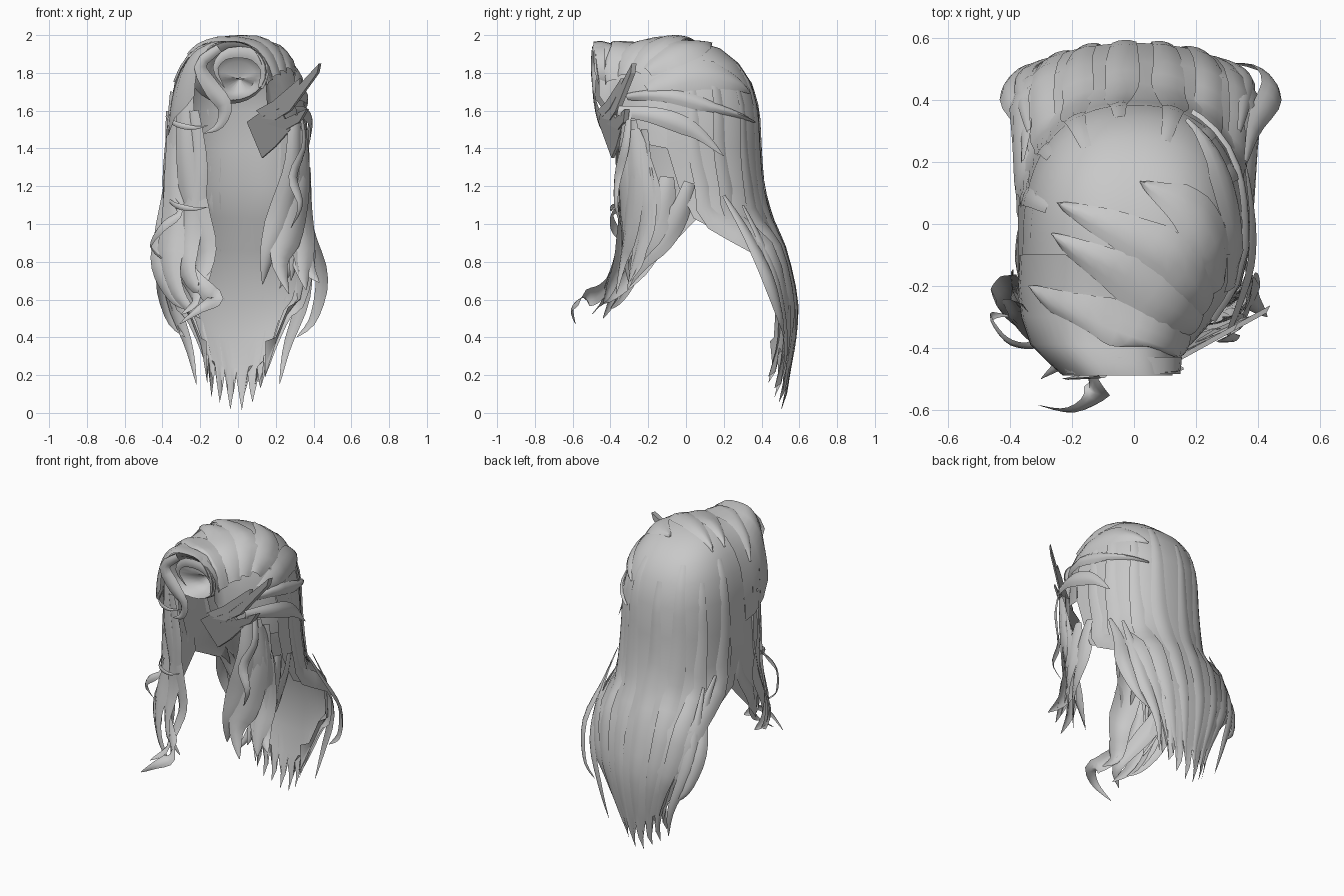
import bpy, bmesh, math, random
from mathutils import Vector
from mathutils.bvhtree import BVHTree

if "Cube" in bpy.data.objects:
    bpy.data.objects.remove(bpy.data.objects["Cube"])

random.seed(4)


def material(name, v):
    m = bpy.data.materials.new(name)
    m.diffuse_color = (v, v, v, 1)
    m.use_nodes = True
    m.node_tree.nodes["Principled BSDF"].inputs["Base Color"].default_value = m.diffuse_color
    return m


HAIR = material("hair grey", 0.58)
DARK = material("ornament grey", 0.42)


def make(name, verts, faces, mat=HAIR, angle=50):
    me = bpy.data.meshes.new(name)
    me.from_pydata([tuple(v) for v in verts], [], faces)
    me.materials.append(mat)
    ob = bpy.data.objects.new(name, me)
    bpy.context.collection.objects.link(ob)
    bm = bmesh.new()
    bm.from_mesh(me)
    bmesh.ops.remove_doubles(bm, verts=bm.verts, dist=0.0005)
    bmesh.ops.recalc_face_normals(bm, faces=bm.faces)
    bm.to_mesh(me)
    bm.free()
    if angle:
        bpy.context.view_layer.objects.active = ob
        ob.select_set(True)
        bpy.ops.object.shade_smooth_by_angle(angle=math.radians(angle))
        ob.select_set(False)
    return ob


def loft(name, rows, closed=False):
    n = len(rows[0])
    verts = [p for r in rows for p in r]
    faces = [(i * n + j, i * n + (j + 1) % n, (i + 1) * n + (j + 1) % n, (i + 1) * n + j)
             for i in range(len(rows) - 1) for j in range(n if closed else n - 1)]
    return make(name, verts, faces)


def spline(pts, t):
    """Smooth curve through pts, t in 0..1 (tuples of any length)."""
    n = len(pts) - 1
    i = min(int(t * n), n - 1)
    f = t * n - i
    a, b, c, d = (pts[min(max(k, 0), n)] for k in (i - 1, i, i + 1, i + 2))
    return [0.5 * (2 * q + (r - p) * f + (2 * p - 5 * q + 4 * r - s) * f * f
                   + (3 * q - p - 3 * r + s) * f ** 3) for p, q, r, s in zip(a, b, c, d)]


def spow(v, p):
    return math.copysign(abs(v) ** p, v)


# Back shell: half rings from crown to waist (z, half width, front y, back y)
levels = [(1.985, .02, -.1, -.07), (1.975, .13, -.1, .03), (1.93, .225, -.1, .18), (1.85, .29, -.1, .28),
          (1.75, .335, -.1, .345), (1.6, .36, -.1, .385), (1.4, .365, -.1, .395), (1.2, .36, -.04, .41),
          (1.03, .38, .04, .455), (.86, .385, .36, .525), (.6, .33, .46, .585), (.4, .265, .475, .58),
          (.24, .2, .465, .555)]
N = 32
shell = []
for z, w, yf, yb in levels:
    row = []
    for j in range(N + 1):
        a = math.pi * (j / N - .5)
        lift = .16 * (2 * j / N - 1) ** 2 if z < .5 else 0
        p, q = (.85, .75) if z > 1.1 else (1, .9)
        row.append(Vector((w * spow(math.sin(a), p), yf + (yb - yf) * math.cos(a) ** q, z + lift)))
    shell.append(row)
# pointed strand ends
tips = []
for j, p in enumerate(shell[-1]):
    u = 2 * j / N - 1
    low = j % 4 == 2
    z = .005 + random.random() * .06 if low else (.1 if j % 2 else .2)
    tips.append(Vector((p.x * .78 - .01, p.y - (.05 if low else .02), z + .18 * u * u)))
back = loft("back_hair", shell + [tips])

# Left side sheet hanging in front of the shell down to the face locks
loft("left_side_sheet", [[Vector((-.355 - .02 * math.sin(math.pi * t) + .05 * max(0, s - .6) * 2,
                                  .06 - .35 * s, 1.5 + (1.03 - .36 * s - 1.5) * t))
                          for t in (0, .25, .5, .75, 1)] for s in (0, .2, .4, .6, .8, 1)])

# Front crown: arches running forward (y, centre x, half width, base z, top z)
arches = [(-.1, 0, .37, 1.4, 1.985), (-.2, -.015, .36, 1.42, 1.965), (-.3, -.05, .315, 1.48, 1.95),
          (-.39, -.075, .26, 1.56, 1.955), (-.45, -.06, .215, 1.62, 1.97), (-.49, -.04, .19, 1.68, 1.965)]
rows = []
for y, cx, w, zb, zt in arches:
    rows.append([Vector((cx - w * spow(math.cos(math.pi * j / 24), .65), y + .03 * (j / 24 > .8) * (y < -.4),
                         zb + (zt - zb) * math.sin(math.pi * j / 24))) for j in range(25)])
front = loft("front_crown", rows)

# Rolled forelock: hollow funnel closing towards the back
rings = [(-.43, -.05, .205, 1.80, .165), (-.485, -.035, .185, 1.81, .155), (-.47, -.02, .165, 1.80, .14),
         (-.41, -.01, .14, 1.79, .12), (-.36, 0, .09, 1.78, .08), (-.34, .01, .005, 1.77, .005)]
loft("forelock_roll", [[Vector((cx + w * math.cos(2 * math.pi * j / 24), y + .05 * max(0, -math.sin(j * math.pi / 12)),
                                cz + h * math.sin(2 * math.pi * j / 24))) for j in range(24)]
                       for y, cx, w, cz, h in rings], True)

trees = [BVHTree.FromPolygons([v.co.copy() for v in o.data.vertices],
                              [tuple(p.vertices) for p in o.data.polygons]) for o in (back, front)]


def strand(name, pts, width, steps=14, root=.5, drape=0, normal=None, twist=0, crown=.18):
    """Tapered, slightly crowned ribbon of hair along a smooth path."""
    out = []
    for i in range(steps + 1):
        t = i / steps
        p = Vector(spline(pts, t))
        d = (Vector(spline(pts, min(t + .02, 1))) - Vector(spline(pts, max(t - .02, 0)))).normalized()
        nor = Vector(normal) if normal else Vector((p.x, p.y + .05, max(p.z - 1.5, 0)))
        nor = (nor - d * nor.dot(d)).normalized()
        side = d.cross(nor)
        a = twist * math.sin(t * 7)
        side, nor = side * math.cos(a) + nor * math.sin(a), nor * math.cos(a) - side * math.sin(a)
        w = width * (root + (1 - root) * min(1, t * 2.5)) * min(1, (1 - t) * 2.2 + .02)
        row = [p + side * s * w / 2 + nor * (1 - s * s) * w * crown for s in (-1, -.5, 0, .5, 1)]
        if drape:  # lay the ribbon on the scalp shell
            fixed = []
            for k, q in enumerate(row):
                h = min((b.find_nearest(q) for b in trees), key=lambda e: e[3])
                out_n = h[1] if h[1].dot(h[0] - Vector((0, 0, 1.5))) > 0 else -h[1]
                fixed.append(h[0] + out_n * drape * (.35, .9, 1.1, .9, .35)[k])
            row = fixed
        out.append(row)
    loft(name, out)


# Crown strands sweeping from the right brow over the head
for k, (a, b, c) in enumerate([((.17, -.40, 1.75), (-.05, -.33, 1.98), (-.33, -.2, 1.75)),
                               ((.20, -.32, 1.78), (.02, -.2, 2.0), (-.27, -.03, 1.9)),
                               ((.23, -.27, 1.8), (.1, -.1, 1.98), (-.25, .07, 1.9)),
                               ((.26, -.2, 1.8), (.2, 0, 1.9), (.02, .13, 1.93)),
                               ((.30, -.2, 1.7), (.29, .1, 1.78), (.18, .36, 1.7))]):
    strand(f"crown_strand_{k}", [a, b, c], .17, drape=.016)

# Long overlapping strands down the back
for k, j in enumerate((3, 7, 11, 15, 19, 23, 27, 30)):
    strand(f"back_strand_{k}", [r[j] for r in shell[3 + k % 2:]] + [tips[j]], .11, steps=22, root=.3, crown=.1)

# Side bands swept back around the right of the head
strand("upper_side_band", [(.28, -.33, 1.68), (.36, -.1, 1.68), (.36, .15, 1.62), (.2, .39, 1.54)], .08, drape=.022)
strand("lower_side_band", [(.30, -.36, 1.60), (.37, -.15, 1.57), (.375, .05, 1.49), (.36, .2, 1.36)], .10)

# Loose flicks at the sides of the back hair
for s, f in ((1, 1), (-1, .9)):
    strand("outer_flick", [(s * .36, .2, 1.15), (s * .39 * f, .32, .95), (s * .445 * f, .43, .72),
                           (s * .40 * f, .50, .5), (s * .31 * f, .52, .4)], .09, root=.2)
    strand("inner_flick", [(s * .34, .3, 1.1), (s * .36, .42, .85), (s * .35, .49, .62),
                           (s * .26, .53, .35), (s * .22, .5, .15)], .08, root=.2)

# Right face locks
FR, FL = (.55, -1, 0), (-.55, -1, 0)
right = [([(.30, -.32, 1.55), (.29, -.32, 1.3), (.23, -.31, 1.05), (.16, -.32, .85), (.13, -.3, .68)], .16, FR),
         ([(.32, -.28, 1.55), (.33, -.27, 1.25), (.27, -.29, .97), (.22, -.33, .8), (.27, -.37, .63)], .17, FR),
         ([(.34, -.22, 1.5), (.33, -.22, 1.2), (.32, -.22, .95), (.36, -.24, .78), (.43, -.3, .69)], .17, FR),
         ([(.35, -.2, 1.3), (.34, -.2, 1.1), (.33, -.22, .92), (.34, -.27, .77), (.36, -.31, .65)], .17, FR),
         ([(.365, .02, 1.22), (.36, -.03, 1.07), (.33, -.13, .92), (.28, -.23, .79), (.22, -.31, .66)], .14, None),
         ([(.34, -.28, 1.5), (.35, -.24, 1.3), (.34, -.21, 1.1), (.31, -.24, .9), (.33, -.3, .7)], .18, None),
         ([(.36, -.1, 1.25), (.36, -.12, 1.12), (.34, -.18, .97), (.3, -.25, .83), (.28, -.3, .7)], .16, None),
         ([(.33, -.3, 1.6), (.35, -.32, 1.42), (.29, -.36, 1.25), (.33, -.37, 1.1), (.28, -.34, .98)], .06, None)]
for k, (p, w, n) in enumerate(right):
    strand(f"right_face_lock_{k}", p, w, root=.45, twist=.2, normal=n)

# Left face locks, longer and curlier
left = [([(-.28, -.34, 1.75), (-.27, -.34, 1.4), (-.23, -.32, 1.1), (-.17, -.33, .85), (-.2, -.4, .66),
          (-.12, -.44, .58)], .16, FL),
        ([(-.32, -.28, 1.7), (-.32, -.27, 1.35), (-.32, -.28, 1.05), (-.36, -.31, .8), (-.31, -.38, .62),
          (-.2, -.44, .5)], .18, FL),
        ([(-.35, -.18, 1.6), (-.34, -.18, 1.25), (-.37, -.2, 1.0), (-.41, -.27, .78), (-.35, -.34, .62),
          (-.28, -.4, .55)], .14, FL),
        ([(-.36, -.04, 1.2), (-.36, -.06, 1.06), (-.35, -.17, .9), (-.28, -.29, .74), (-.22, -.42, .6),
          (-.3, -.5, .52)], .14, None),
        ([(-.24, -.36, 1.6), (-.21, -.35, 1.3), (-.25, -.32, 1.0), (-.27, -.35, .78), (-.21, -.42, .66),
          (-.14, -.4, .75)], .14, FL),
        ([(-.34, -.28, 1.6), (-.355, -.24, 1.3), (-.36, -.22, 1.05), (-.38, -.26, .85), (-.34, -.32, .68)], .16, None),
        ([(-.3, -.3, .95), (-.26, -.36, .76), (-.16, -.45, .64), (-.12, -.54, .6), (-.2, -.6, .55),
          (-.31, -.585, .47)], .1, None),
        ([(-.36, -.25, 1.15), (-.31, -.38, 1.06), (-.4, -.38, .98), (-.46, -.3, .88), (-.38, -.3, .8)], .05, None)]
for k, (p, w, n) in enumerate(left):
    strand(f"left_face_lock_{k}", p, w, steps=20, root=.5, twist=.2, normal=n)

# Loose curls on the brow and left temple
strand("brow_curl", [(-.1, -.49, 1.93), (-.2, -.49, 1.84), (-.14, -.48, 1.72), (-.07, -.47, 1.62),
                     (-.1, -.45, 1.52), (-.18, -.43, 1.48)], .09, normal=(0, -1, 0), twist=.3)
strand("roll_curl", [(.12, -.45, 1.72), (.14, -.47, 1.82), (.07, -.48, 1.90), (-.06, -.48, 1.90),
                     (-.12, -.47, 1.82), (-.07, -.44, 1.72)], .06, normal=(0, -1, 0), crown=.1)
for z in (1.55, 1.12):
    strand("temple_wisp", [(-.38, -.2, z + .02), (-.33, -.36, z - .02), (-.24, -.4, z - .04),
                           (-.16, -.38, z - .03)], .03)


def plate(name, outline, thick=.015):
    """Flat ornament piece: outline in x, z, leaning back to the right."""
    def pos(x, z, o):
        return Vector((x + o * .5, -.47 + .55 * max(x - .08, 0) + .22 * (1.6 - z) * (z < 1.6) + o, z))
    n = len(outline)
    v = [pos(x, z, o) for o in (-thick / 2, thick / 2) for x, z in outline]
    f = [tuple(range(n)), tuple(range(2 * n - 1, n - 1, -1))]
    f += [(i, (i + 1) % n, n + (i + 1) % n, n + i) for i in range(n)]
    make(name, v, f, DARK, 0)


# Eye ornament with upswept spikes
plate("eye_plate", [(.05, 1.54), (.12, 1.59), (.24, 1.58), (.28, 1.5), (.2, 1.41), (.13, 1.35)])
plate("long_spike", [(.13, 1.56), (.23, 1.63), (.435, 1.85), (.425, 1.80), (.28, 1.6), (.2, 1.55)], .025)
plate("short_spike", [(.10, 1.6), (.19, 1.65), (.33, 1.77), (.33, 1.72), (.22, 1.61), (.14, 1.57)], .025)
plate("lower_spike", [(.16, 1.53), (.26, 1.56), (.37, 1.61), (.33, 1.54), (.26, 1.50)], .025)
